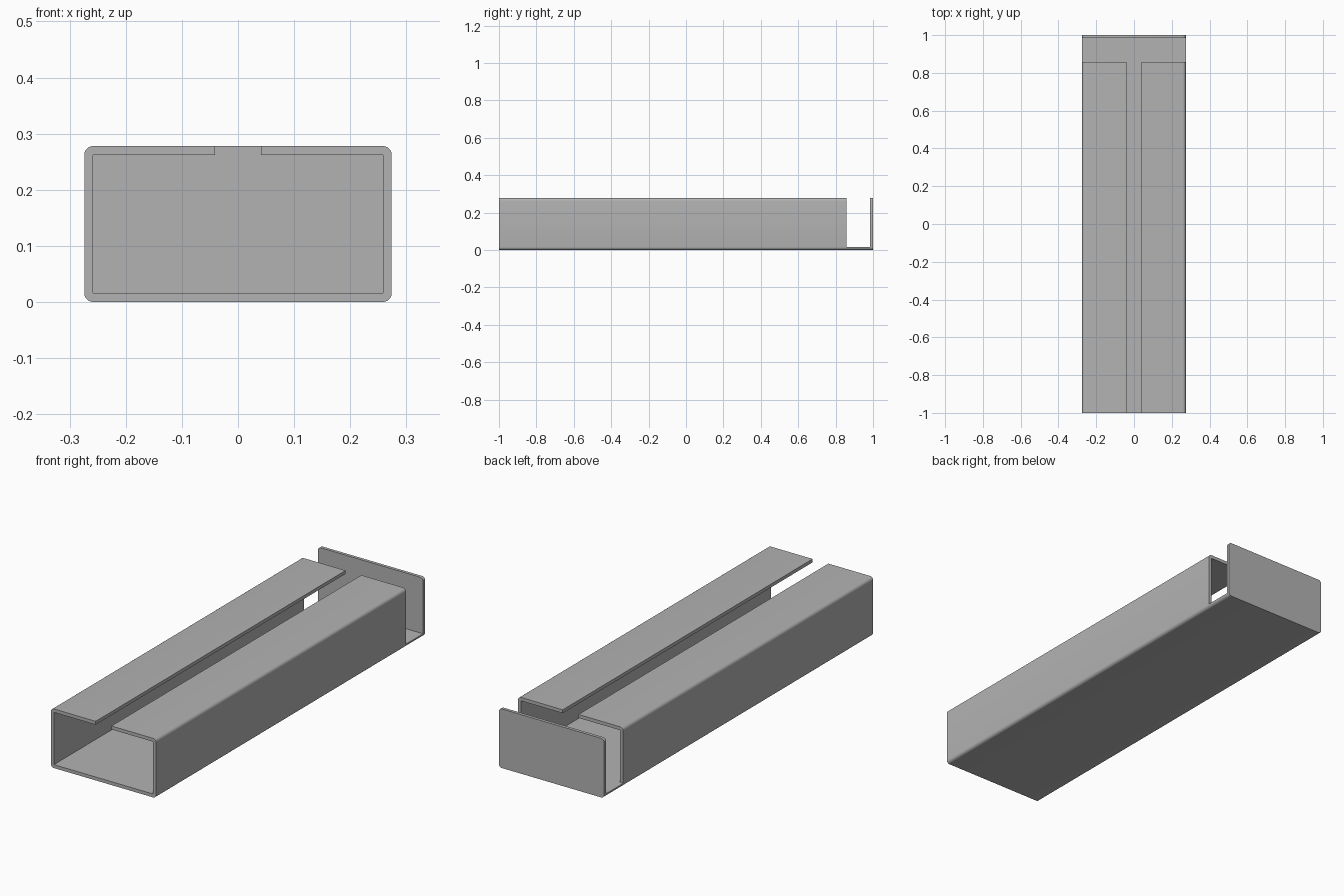
import bpy
import bmesh
import math

cube = bpy.data.objects.get("Cube")
if cube:
    bpy.data.objects.remove(cube, do_unlink=True)

HALF_W, HEIGHT, WALL, RADIUS = 0.274, 0.278, 0.016, 0.016
SLOT = 0.041                      # half width of the top slot
FRONT, CUT, PLATE, BACK = -1.0, 0.858, 0.985, 1.0

grey = bpy.data.materials.new("plain grey")
grey.use_nodes = True
colour = (0.45, 0.45, 0.45, 1)
grey.diffuse_color = colour
grey.node_tree.nodes["Principled BSDF"].inputs["Base Color"].default_value = colour


def corner(x, z, start, steps=6):
    """Quarter circle of profile points around (x, z)."""
    angles = [math.radians(start + 90 * i / steps) for i in range(steps + 1)]
    return [(x + RADIUS * math.cos(a), z + RADIUS * math.sin(a)) for a in angles]


def extrude_profile(name, points, y0, y1):
    """Closed x-z profile pulled along y."""
    bm = bmesh.new()
    face = bm.faces.new([bm.verts.new((x, y0, z)) for x, z in points])
    pulled = bmesh.ops.extrude_face_region(bm, geom=[face], use_keep_orig=True)
    moved = [v for v in pulled["geom"] if isinstance(v, bmesh.types.BMVert)]
    bmesh.ops.translate(bm, verts=moved, vec=(0, y1 - y0, 0))
    bmesh.ops.recalc_face_normals(bm, faces=bm.faces)
    mesh = bpy.data.meshes.new(name)
    bm.to_mesh(mesh)
    bm.free()
    mesh.materials.append(grey)
    obj = bpy.data.objects.new(name, mesh)
    bpy.context.collection.objects.link(obj)
    bpy.ops.object.select_all(action="DESELECT")
    obj.select_set(True)
    bpy.context.view_layer.objects.active = obj
    bpy.ops.object.shade_smooth_by_angle(angle=math.radians(30))
    return obj


cx, top = HALF_W - RADIUS, HEIGHT - RADIUS
top_left, bottom_left = corner(-cx, top, 90), corner(-cx, RADIUS, 180)
bottom_right, top_right = corner(cx, RADIUS, 270), corner(cx, top, 0)

# Slotted channel: outer outline with rounded corners, sharp inner outline
ix, iz = HALF_W - WALL, HEIGHT - WALL
inner = [(SLOT, HEIGHT), (SLOT, iz), (ix, iz), (ix, WALL),
         (-ix, WALL), (-ix, iz), (-SLOT, iz), (-SLOT, HEIGHT)]
extrude_profile("slotted_channel",
                top_left + bottom_left + bottom_right + top_right + inner,
                FRONT, CUT)

# Floor strip bridging the gap to the end plate
extrude_profile("floor_strip", bottom_left + bottom_right, CUT, PLATE)

# End plate with rounded corners
extrude_profile("end_plate", top_left + bottom_left + bottom_right + top_right,
                PLATE, BACK)
